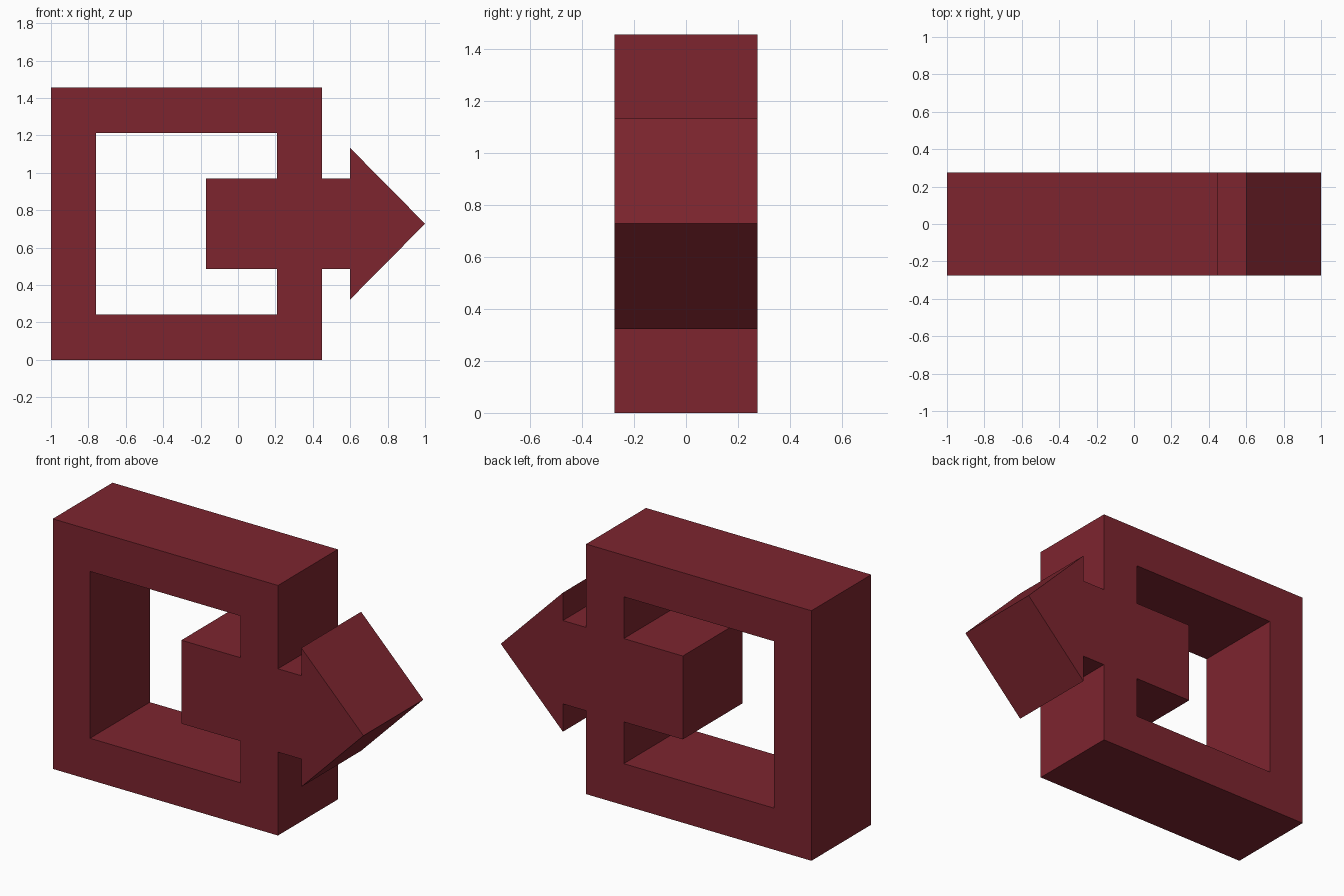
import bpy

if "Cube" in bpy.data.objects:
    bpy.data.objects.remove(bpy.data.objects["Cube"])

MID = 0.7275    # height of the mirror line
HALF_DEPTH = 0.275

# Lower half of each closed outline (x, z); the upper half is mirrored
OUTER = [(-1, 0), (0.45, 0), (0.45, 0.485), (0.6, 0.485), (0.6, 0.323), (1, MID)]
INNER = [(-0.76, 0.242), (0.208, 0.242), (0.208, 0.485), (-0.172, 0.485)]


def mirrored(points):
    upper = [(x, 2 * MID - z) for x, z in reversed(points) if z != MID]
    return points + upper


# Square frame and arrow as one flush extruded outline with a cut-out
curve = bpy.data.curves.new("exit_sign", 'CURVE')
curve.dimensions = '2D'
curve.fill_mode = 'BOTH'
curve.extrude = HALF_DEPTH
for outline in (mirrored(OUTER), mirrored(INNER)):
    spline = curve.splines.new('POLY')
    spline.points.add(len(outline) - 1)
    for point, (x, z) in zip(spline.points, outline):
        point.co = (x, z, 0, 1)
    spline.use_cyclic_u = True

red = bpy.data.materials.new("dark red")
red.diffuse_color = (0.205, 0.018, 0.028, 1)
red.use_nodes = True
red.node_tree.nodes["Principled BSDF"].inputs["Base Color"].default_value = red.diffuse_color
curve.materials.append(red)

sign = bpy.data.objects.new("frame_with_exit_arrow", curve)
bpy.context.collection.objects.link(sign)

# Stand the outline upright and turn it into a flat-shaded mesh
sign.rotation_euler.x = 1.5707963
bpy.context.view_layer.objects.active = sign
sign.select_set(True)
bpy.ops.object.convert(target='MESH')
bpy.ops.object.transform_apply(rotation=True)
bpy.ops.object.mode_set(mode='EDIT')
bpy.ops.mesh.select_all(action='SELECT')
bpy.ops.mesh.remove_doubles(threshold=0.0001)
bpy.ops.mesh.normals_make_consistent(inside=False)
bpy.ops.object.mode_set(mode='OBJECT')
bpy.ops.object.shade_flat()
